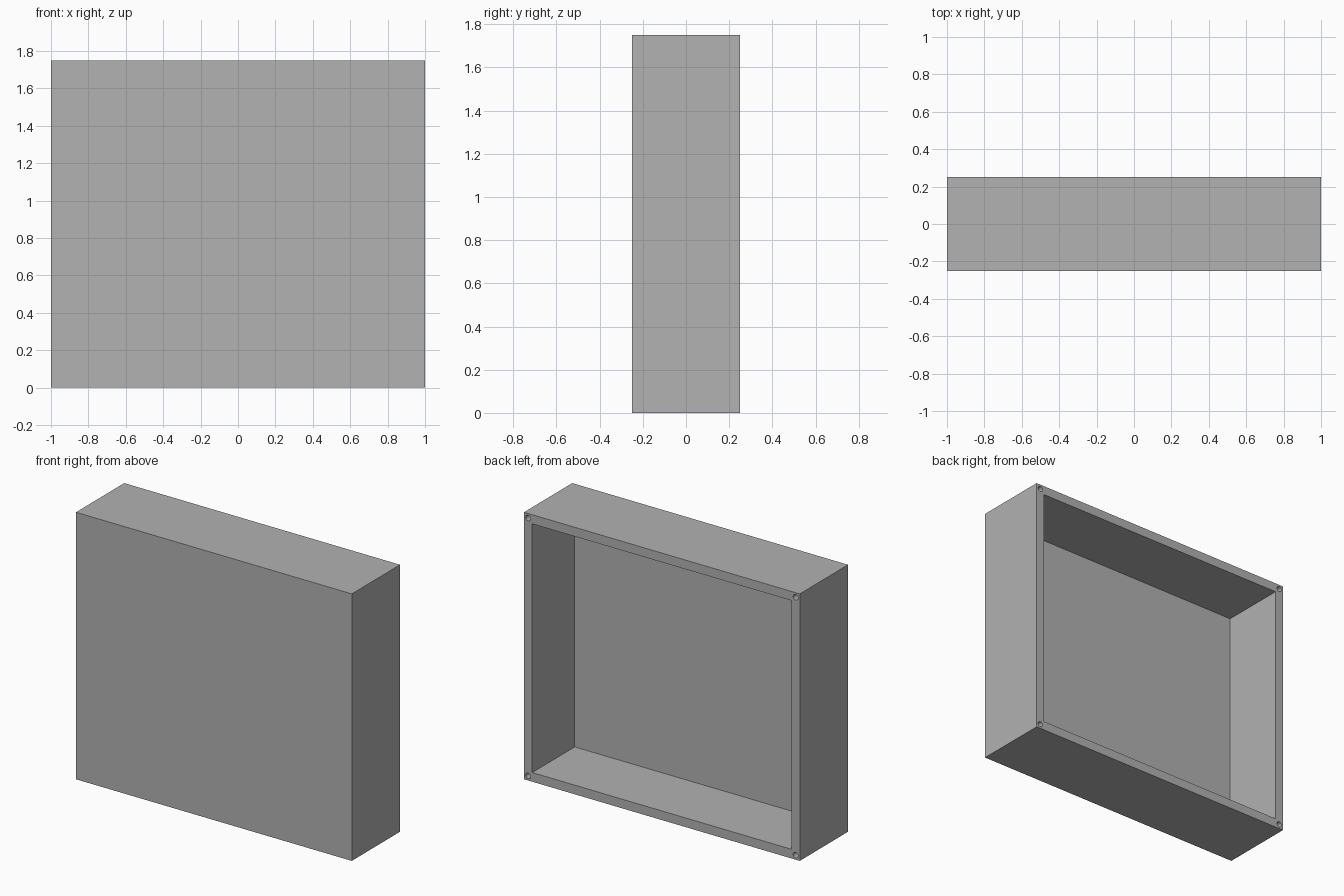
import bpy
import math

if "Cube" in bpy.data.objects:
    bpy.data.objects.remove(bpy.data.objects["Cube"], do_unlink=True)

WIDTH, DEPTH, HEIGHT = 2.0, 0.5, 1.75
WALL = 0.06
HOLE_RADIUS, HOLE_DEPTH = 0.018, 0.2

grey = bpy.data.materials.new("plain grey")
grey.use_nodes = True
colour = (0.445, 0.445, 0.445, 1)
grey.diffuse_color = colour
grey.node_tree.nodes["Principled BSDF"].inputs["Base Color"].default_value = colour


def block(name, size, centre):
    bpy.ops.mesh.primitive_cube_add(size=1, location=centre)
    obj = bpy.context.object
    obj.name = name
    obj.scale = size
    bpy.ops.object.transform_apply(location=True, rotation=True, scale=True)
    obj.data.materials.append(grey)
    return obj


def cut(target, cutter):
    mod = target.modifiers.new("cut", "BOOLEAN")
    mod.operation = "DIFFERENCE"
    mod.solver = "EXACT"
    mod.object = cutter
    bpy.context.view_layer.objects.active = target
    bpy.ops.object.modifier_apply(modifier=mod.name)
    bpy.data.objects.remove(cutter, do_unlink=True)


# Enclosure: a solid block hollowed from the back, leaving a front panel
case = block("enclosure", (WIDTH, DEPTH, HEIGHT), (0, 0, HEIGHT / 2))
cavity = block("cavity_cutter", (WIDTH - 2 * WALL, DEPTH, HEIGHT - 2 * WALL),
               (0, WALL, HEIGHT / 2))
cut(case, cavity)

# Blind screw holes in the four corners of the back rim
for sx in (-1, 1):
    for sz in (-1, 1):
        bpy.ops.mesh.primitive_cylinder_add(
            vertices=24, radius=HOLE_RADIUS, depth=2 * HOLE_DEPTH,
            location=(sx * (WIDTH - WALL) / 2, DEPTH / 2,
                      HEIGHT / 2 + sz * (HEIGHT - WALL) / 2),
            rotation=(math.pi / 2, 0, 0))
        hole = bpy.context.object
        hole.name = "screw_hole_cutter"
        hole.data.materials.append(grey)
        cut(case, hole)

# Smooth hole walls, crisp box edges
bpy.ops.object.select_all(action="DESELECT")
case.select_set(True)
bpy.context.view_layer.objects.active = case
bpy.ops.object.shade_smooth_by_angle(angle=math.radians(30))
